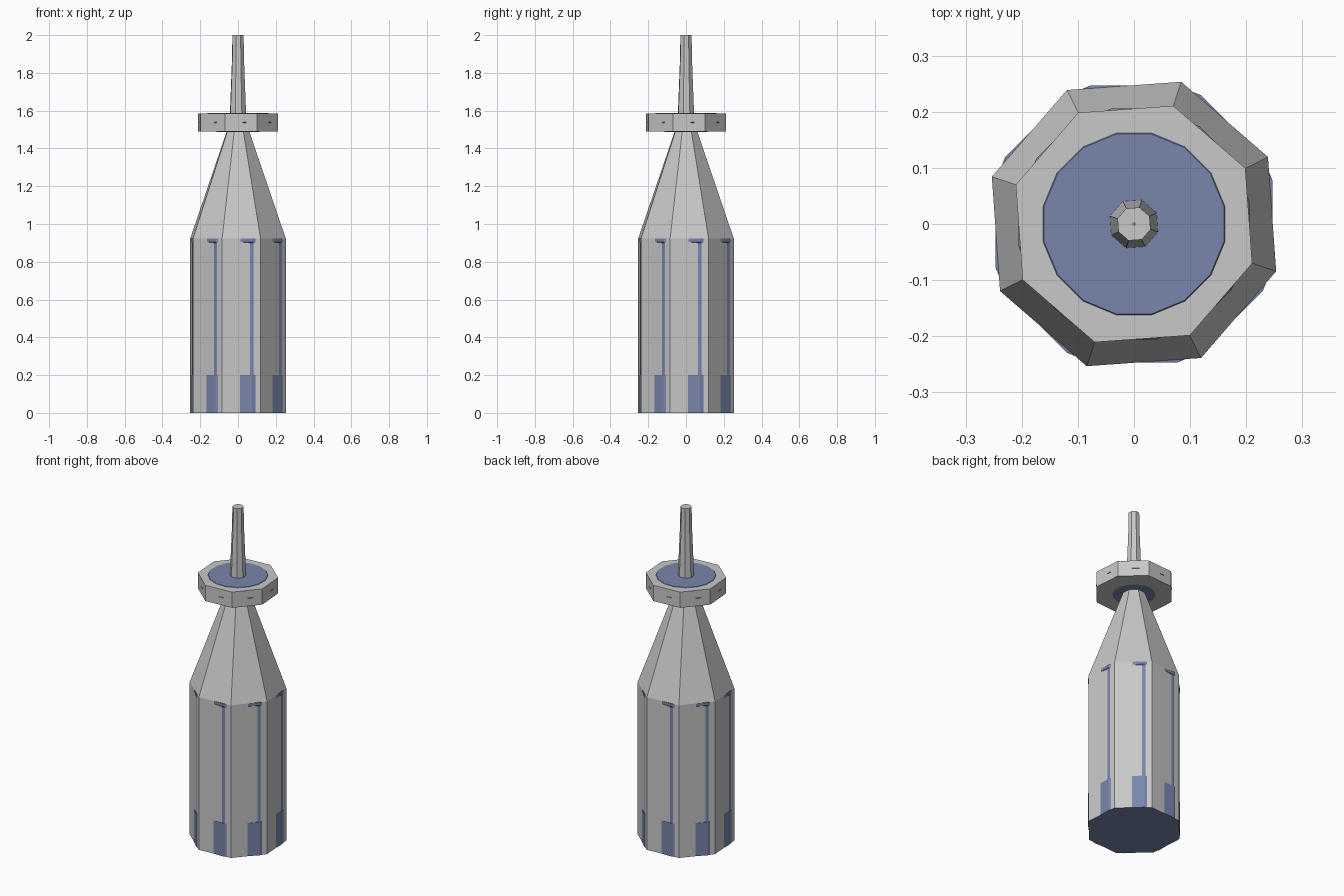
import bpy, bmesh, math

if "Cube" in bpy.data.objects:
    bpy.data.objects.remove(bpy.data.objects["Cube"])


def material(name, rgb):
    m = bpy.data.materials.new(name)
    m.diffuse_color = (*rgb, 1)
    m.use_nodes = True
    m.node_tree.nodes["Principled BSDF"].inputs["Base Color"].default_value = m.diffuse_color
    return m


grey = material("light grey", (0.58, 0.58, 0.58))
blue = material("slate blue", (0.19, 0.24, 0.41))
TWIST = math.radians(26.6)


def octagon(r):
    return [(r * math.cos(TWIST + k * math.pi / 4),
             r * math.sin(TWIST + k * math.pi / 4)) for k in range(8)]


def chamfered(apothem, half):
    """Axis-aligned octagon with cut corners (16 points)."""
    pts = []
    for k in range(8):
        a = k * math.pi / 4
        for t in (-half, half):
            pts.append((apothem * math.cos(a) - t * math.sin(a),
                        apothem * math.sin(a) + t * math.cos(a)))
    return pts


def regular16(apothem):
    return chamfered(apothem, apothem * math.tan(math.pi / 16))


def loft(name, sections, mats, bottom_mat=0):
    """Skin a stack of (outline, z) sections and cap both ends."""
    bm = bmesh.new()
    rings = [[bm.verts.new((x, y, z)) for x, y in pts] for pts, z in sections]
    n = len(rings[0])
    for lo, hi in zip(rings, rings[1:]):
        for i in range(n):
            j = (i + 1) % n
            bm.faces.new((lo[i], lo[j], hi[j], hi[i]))
    bm.faces.new(rings[0][::-1]).material_index = bottom_mat
    bm.faces.new(rings[-1])
    bm.normal_update()
    me = bpy.data.meshes.new(name)
    bm.to_mesh(me)
    bm.free()
    for m in mats:
        me.materials.append(m)
    ob = bpy.data.objects.new(name, me)
    bpy.context.collection.objects.link(ob)
    return ob


# grey octagonal body running into the tapered roof and spire
loft("tower_shell", [(octagon(0.267), 0), (octagon(0.267), 0.922),
                     (octagon(0.063), 1.49), (octagon(0.045), 1.585),
                     (octagon(0.034), 1.86), (octagon(0.031), 2.0)],
     [grey, blue], bottom_mat=1)

# blue core whose faces break through the twisted shell
loft("inner_core", [(chamfered(0.2466, 0.078), 0), (chamfered(0.2466, 0.078), 0.2),
                    (chamfered(0.2427, 0.08), 0.2), (chamfered(0.2427, 0.08), 0.9),
                    (chamfered(0.2464, 0.078), 0.905), (chamfered(0.2464, 0.078), 0.922),
                    (chamfered(0.225, 0.07), 0.925)], [blue])

# grey collar ring around the neck
loft("collar", [(octagon(0.222), 1.49), (octagon(0.222), 1.585)], [grey])

# blue disc inside the collar, showing above, below and just at the sides
loft("collar_disc", [(regular16(0.113), 1.488), (regular16(0.2055), 1.537),
                     (regular16(0.16), 1.587)], [blue])

# tiny blue tip on the spire
loft("spire_tip", [(octagon(0.004), 1.99), (octagon(0.004), 2.001)], [blue])
